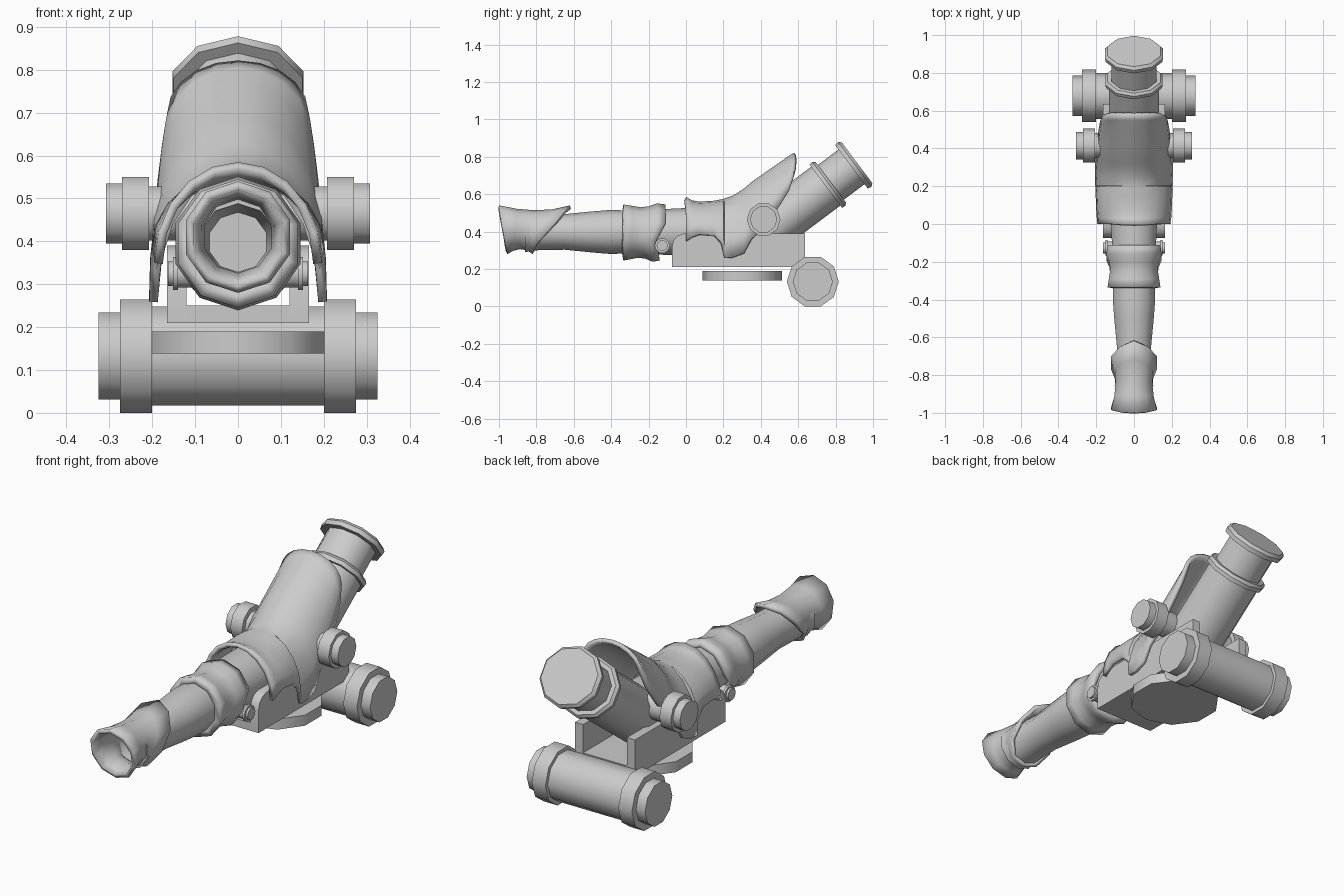
import bpy, bmesh, math
from mathutils import Vector

if "Cube" in bpy.data.objects:
    bpy.data.objects.remove(bpy.data.objects["Cube"])

N = 10  # sides of every round part


def finish(name, bm, angle=40, thickness=0, mirror=False):
    bmesh.ops.recalc_face_normals(bm, faces=bm.faces)
    me = bpy.data.meshes.new(name)
    bm.to_mesh(me)
    bm.free()
    ob = bpy.data.objects.new(name, me)
    bpy.context.collection.objects.link(ob)
    bpy.ops.object.select_all(action='DESELECT')
    ob.select_set(True)
    bpy.context.view_layer.objects.active = ob
    if thickness:
        m = ob.modifiers.new("thickness", 'SOLIDIFY')
        m.thickness, m.offset = thickness, -1
    if mirror:
        ob.modifiers.new("mirror", 'MIRROR')
    bpy.ops.object.shade_smooth_by_angle(angle=math.radians(angle))
    return ob


def skin(bm, rings, closed):
    for a, b in zip(rings, rings[1:]):
        n = len(a)
        for k in range(n if closed else n - 1):
            j = (k + 1) % n
            bm.faces.new((a[k], a[j], b[j], b[k]))


def lathe(name, profile, origin, axis, up, mirror=False, wide=1.0):
    """Capped turned part: profile is (distance along axis, radius)."""
    bm = bmesh.new()
    o, ax, u = Vector(origin), Vector(axis).normalized(), Vector(up).normalized()
    v = ax.cross(u) * wide
    rings = [[bm.verts.new(o + ax * d + u * (r * math.cos(2 * math.pi * k / N))
                           + v * (r * math.sin(2 * math.pi * k / N)))
              for k in range(N)] for d, r in profile]
    skin(bm, rings, True)
    bm.faces.new(rings[0])
    bm.faces.new(rings[-1])
    return finish(name, bm, mirror=mirror)


def sleeve(name, radii, zc, front, back, thickness):
    """Tube along y; front/back edge positions listed from top to bottom."""
    bm = bmesh.new()
    rings = []
    for i, r in enumerate(radii):
        t = i / (len(radii) - 1)
        ring = []
        for k in range(N):
            c = min(k, N - k)
            a = 2 * math.pi * k / N
            ring.append(bm.verts.new((r * math.sin(a) * 0.98,
                                      front[c] + (back[c] - front[c]) * t,
                                      zc + r * math.cos(a))))
        rings.append(ring)
    skin(bm, rings, True)
    return finish(name, bm, thickness=thickness)


def plate(name, outline, x0, x1, mirror=False):
    """Side outline (y, z) extruded across x."""
    bm = bmesh.new()
    rings = [[bm.verts.new((x, y, z)) for y, z in outline] for x in (x0, x1)]
    skin(bm, rings, True)
    for r in rings:
        bm.faces.new(r)
    return finish(name, bm, angle=30, mirror=mirror)


X, Y, Z = (1, 0, 0), (0, 1, 0), (0, 0, 1)

# Front barrel with bore, running back under the shroud
lathe("barrel", [(-.60, .07), (-.86, .09), (-.86, .108), (-.80, .098), (-.65, .095),
                 (-.50, .110), (-.40, .118), (-.33, .115), (-.12, .122), (0, .128), (.42, .13)],
      (0, 0, .398), Y, Z)

# Flared muzzle and reinforcing collar with shaped rear edges
sleeve("muzzle_sleeve", [.130, .112, .104, .109, .130], .41,
       [-1, -.995, -.985, -.97, -.96, -.955], [-.62, -.65, -.70, -.77, -.815, -.82], .02)
sleeve("barrel_collar", [.150, .143, .135, .140, .156, .150], .395,
       [-.335] * 6, [-.11, -.11, -.11, -.16, -.145, -.14], .035)

# Raised breech tube with rim, neck and end cap
lathe("breech", [(-.50, .13), (-.012, .13), (-.012, .145), (.008, .147), (.022, .136), (.022, .116),
                 (.160, .116), (.160, .146), (.182, .149), (.197, .136)],
      (0, .757, .65), (0, .8, .6), (0, -.6, .8), wide=1.08)

# Arched shroud: y, top z, lower edge z, half width
stations = [(0, .585, .35, .195), (.03, .568, .37, .197), (.07, .56, .385, .20), (.15, .565, .38, .203),
            (.20, .575, .335, .205), (.205, .577, .26, .207), (.25, .592, .262, .207),
            (.31, .63, .285, .207), (.35, .665, .36, .205), (.40, .70, .405, .20),
            (.50, .77, .54, .188), (.55, .805, .62, .178), (.578, .822, .70, .165)]
bm = bmesh.new()
S = 5
rings = []
for y, top, low, w in stations:
    ring = []
    for k in range(-S, S + 1):
        a = math.pi / 2 * k / S
        ring.append(bm.verts.new((w * math.sin(a), y, low + (top - low) * math.cos(a))))
    rings.append(ring)
skin(bm, rings, False)
finish("shroud", bm, thickness=.02)

# Trunnion knobs, small pins
lathe("trunnion", [(.10, .066), (.207, .066), (.207, .09), (.27, .09), (.27, .073), (.308, .073)],
      (0, .415, .465), X, Y, mirror=True)
lathe("collar_pin", [(.08, .034), (.14, .034), (.14, .041), (.152, .041), (.152, .03), (.163, .03)],
      (0, -.127, .325), X, Y, mirror=True)

# Carriage: two cheeks and a floor
plate("carriage_cheek", [(-.075, .21), (-.075, .32), (-.066, .355), (-.045, .378), (-.01, .39),
                         (.635, .39), (.635, .21)], .12, .165, mirror=True)
plate("carriage_floor", [(-.075, .21), (-.075, .25), (.635, .25), (.635, .21)], -.12, .12)

# Turntable disc below the carriage
lathe("turntable", [(.138, .2125), (.19, .2125)], (0, .302, 0), Z, Y)

# Rear roller: core with flanged ends
lathe("roller", [(-.325, .107), (-.275, .107), (-.275, .139), (-.2, .139), (-.2, .121),
                 (.2, .121), (.2, .139), (.275, .139), (.275, .107), (.325, .107)],
      (0, .678, .1325), X, Y)
